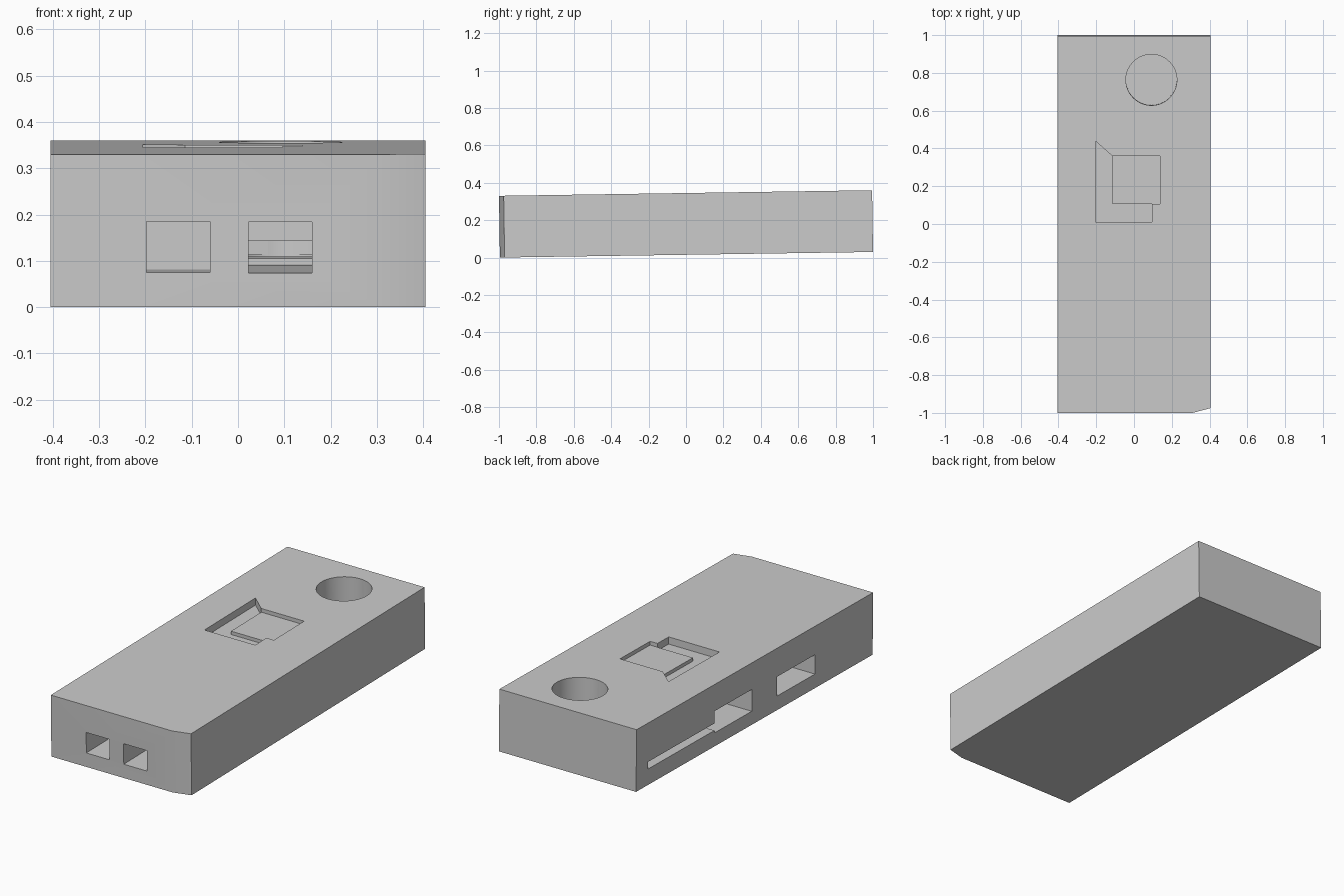
import bpy, bmesh, math

if "Cube" in bpy.data.objects:
    bpy.data.objects.remove(bpy.data.objects["Cube"])

H = 0.33      # slab thickness
HALF = 0.405  # half width
TILT = 0.015  # the slab leans slightly up towards the back


def prism(name, outline, z0, z1):
    """Extrude a plan outline from z0 to z1."""
    bm = bmesh.new()
    face = bm.faces.new([bm.verts.new((x, y, z0)) for x, y in outline])
    top = bmesh.ops.extrude_face_region(bm, geom=[face])["geom"]
    for v in top:
        if isinstance(v, bmesh.types.BMVert):
            v.co.z = z1
    bmesh.ops.recalc_face_normals(bm, faces=bm.faces)
    mesh = bpy.data.meshes.new(name)
    bm.to_mesh(mesh)
    bm.free()
    obj = bpy.data.objects.new(name, mesh)
    bpy.context.collection.objects.link(obj)
    return obj


def rect(x0, x1, y0, y1):
    return [(x0, y0), (x1, y0), (x1, y1), (x0, y1)]


def cut(body, name, outline, z0, z1):
    """Subtract a prism from the body and discard the cutter."""
    tool = prism(name, outline, z0, z1)
    tool.hide_render = True
    mod = body.modifiers.new(name, 'BOOLEAN')
    mod.operation = 'DIFFERENCE'
    mod.solver = 'EXACT'
    mod.object = tool
    bpy.context.view_layer.objects.active = body
    bpy.ops.object.modifier_apply(modifier=mod.name)
    bpy.data.objects.remove(tool)


# Slab with one clipped front corner
body = prism("slab_body", [(-HALF, -0.995), (0.31, -0.995), (HALF, -0.97),
                           (HALF, 1.0), (-HALF, 1.0)], 0, H)

# Round well in the top
well = [(0.092 + 0.135 * math.cos(2 * math.pi * i / 64),
         0.768 + 0.135 * math.sin(2 * math.pi * i / 64)) for i in range(64)]
cut(body, "round_well", well, H - 0.25, H + 0.1)

# Stepped recess: shallow area, then a deeper L-shaped border
shallow = [(-0.205, 0.015), (0.095, 0.015), (0.095, 0.11), (0.138, 0.11),
           (0.138, 0.365), (-0.115, 0.365), (-0.205, 0.445)]
border = [(-0.205, 0.015), (0.095, 0.015), (0.095, 0.11), (-0.115, 0.11),
          (-0.115, 0.365), (-0.205, 0.445)]
cut(body, "shallow_recess", shallow, H - 0.02, H + 0.1)
cut(body, "recess_border", border, H - 0.038, H + 0.1)

# Sockets on the left side, and the thin slot running back from one of them
cut(body, "left_front_socket", rect(-0.5, -0.1, -0.508, -0.186), 0.075, 0.178)
cut(body, "left_rear_socket", rect(-0.5, 0.18, 0.025, 0.34), 0.072, 0.188)
cut(body, "thin_slot", rect(-0.5, 0.18, 0.2, 0.9), 0.085, 0.123)

# Sockets on the front; the right one runs through to the rear socket
cut(body, "front_left_socket", rect(-0.198, -0.061, -1.1, -0.6), 0.075, 0.185)
cut(body, "front_right_socket", rect(0.023, 0.16, -1.1, 0.1), 0.074, 0.184)

# Lean the slab and smooth only the round well
body.rotation_euler.x = TILT
body.location.z = 0.015
bpy.ops.object.select_all(action='DESELECT')
body.select_set(True)
bpy.context.view_layer.objects.active = body
bpy.ops.object.shade_smooth_by_angle(angle=math.radians(20))
